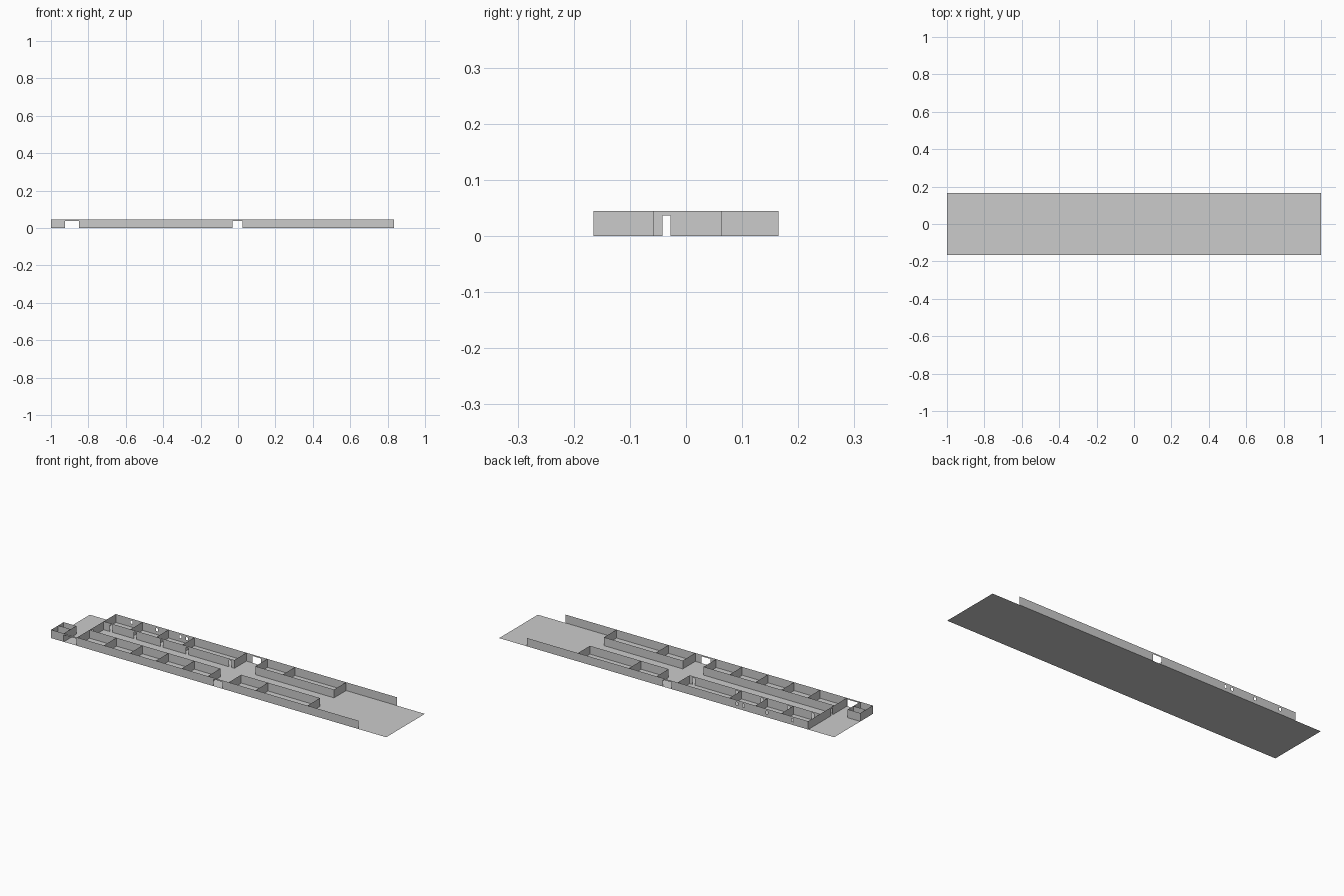
import bpy, bmesh

if "Cube" in bpy.data.objects:
    bpy.data.objects.remove(bpy.data.objects["Cube"])

H = 0.045        # wall height
DOOR = 0.037     # door head height
N, S = 0.062, -0.058     # corridor wall lines
BACK, FRONT = 0.165, -0.165


def make(name, quads):
    bm = bmesh.new()
    for q in quads:
        bm.faces.new([bm.verts.new(p) for p in q])
    bmesh.ops.remove_doubles(bm, verts=bm.verts, dist=1e-5)
    me = bpy.data.meshes.new(name)
    bm.to_mesh(me)
    bm.free()
    ob = bpy.data.objects.new(name, me)
    bpy.context.collection.objects.link(ob)
    return ob


def wall(name, axis, at, a, b, holes=()):
    """Thin wall running along an axis, holes are (start, end, bottom, top)."""
    quads = []

    def panel(u0, u1, z0, z1):
        if u1 - u0 < 1e-5 or z1 - z0 < 1e-5:
            return
        corners = ((u0, z0), (u1, z0), (u1, z1), (u0, z1))
        quads.append([(u, at, z) if axis == 'x' else (at, u, z) for u, z in corners])

    pos = a
    for h0, h1, z0, z1 in sorted(holes):
        panel(pos, h0, 0, H)
        panel(h0, h1, 0, z0)
        panel(h0, h1, z1, H)
        pos = h1
    panel(pos, b, 0, H)
    return make(name, quads)


def door(c, w=0.015):
    return (c - w / 2, c + w / 2, 0, DOOR)


def window(c, w=0.012):
    return (c - w / 2, c + w / 2, 0.018, 0.034)


# Floor slab
make("floor", [[(-1, FRONT, 0), (1, FRONT, 0), (1, BACK, 0), (-1, BACK, 0)]])

# Long outer walls with entrances
lobby = (-0.03, 0.023, 0, DOOR)
wall("front_wall", 'x', FRONT, -1, 0.835, [(-0.925, -0.85, 0, DOOR), lobby])
wall("back_wall", 'x', BACK, -0.845, 0.835,
     [lobby] + [window(c) for c in (-0.75, -0.60, -0.46, -0.42)])

# Corridor walls
wall("north_corridor_west", 'x', N, -0.845, -0.065,
     [door(c) for c in (-0.80, -0.657, -0.50, -0.345, -0.09)])
wall("north_corridor_east", 'x', N, 0.06, 0.53)
wall("south_corridor_west", 'x', S, -0.845, -0.065)
wall("south_corridor_east", 'x', S, 0.06, 0.53)

# West cross wall with corridor door
wall("west_cross_wall", 'y', -0.845, FRONT, BACK, [(-0.042, -0.028, 0, DOOR)])

# Room partitions on both sides
for i, x in enumerate((-0.685, -0.53, -0.375, -0.065, 0.06, 0.225, 0.53)):
    wall(f"north_partition_{i}", 'y', x, N, BACK)
for i, x in enumerate((-0.685, -0.53, -0.375, -0.22, -0.065, 0.06, 0.22, 0.53)):
    wall(f"south_partition_{i}", 'y', x, FRONT, S)

# Two small rooms at the west end
wall("small_room_west", 'y', -1, FRONT, S)
wall("small_room_east", 'y', -0.925, FRONT, S)
wall("small_room_divider", 'x', -0.105, -1, -0.925)
wall("small_room_north", 'x', S, -1, -0.925)
